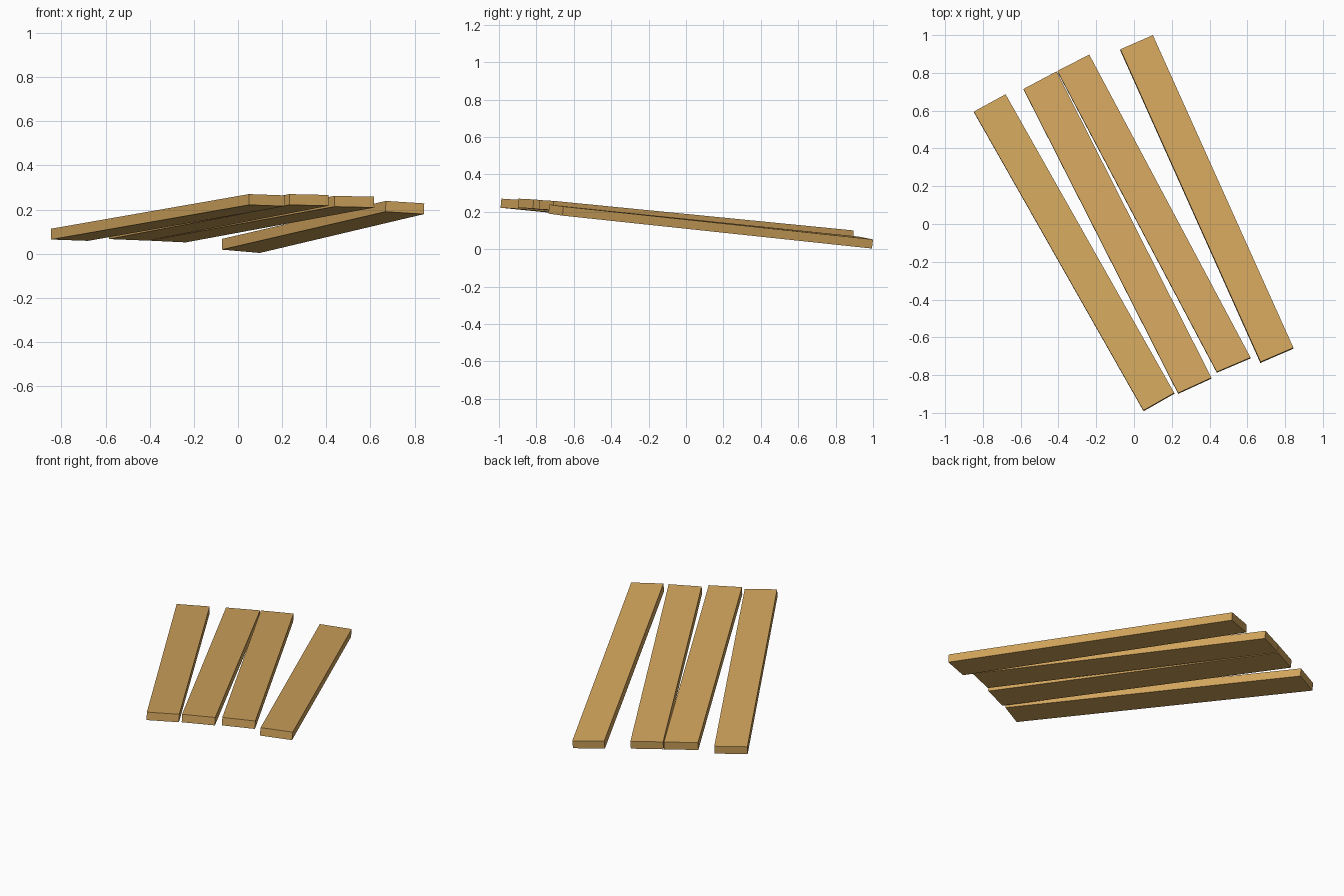
import bpy, bmesh
from mathutils import Vector

if "Cube" in bpy.data.objects:
    bpy.data.objects.remove(bpy.data.objects["Cube"])

THICK = 0.049

wood = bpy.data.materials.new("wood")
wood.diffuse_color = (0.65, 0.38, 0.11, 1)
wood.use_nodes = True
wood.node_tree.nodes["Principled BSDF"].inputs["Base Color"].default_value = wood.diffuse_color


def plank(name, corners):
    """Board from its four top corners, thickened straight down its own normal."""
    top = [Vector(c) for c in corners]
    normal = (top[2] - top[0]).cross(top[3] - top[1]).normalized()
    if normal.z < 0:
        normal.negate()
    bm = bmesh.new()
    face = bm.faces.new([bm.verts.new(c) for c in top])
    ext = bmesh.ops.extrude_face_region(bm, geom=[face], use_keep_orig=True)
    for v in ext["geom"]:
        if isinstance(v, bmesh.types.BMVert):
            v.co -= normal * THICK
    bmesh.ops.recalc_face_normals(bm, faces=bm.faces)
    mesh = bpy.data.meshes.new(name)
    bm.to_mesh(mesh)
    bm.free()
    mesh.materials.append(wood)
    obj = bpy.data.objects.new(name, mesh)
    bpy.context.collection.objects.link(obj)


# Four loose boards: far left, far right, near right, near left
plank("plank_left", [(-0.848, 0.595, 0.113), (-0.68, 0.687, 0.107),
                     (0.213, -0.894, 0.264), (0.05, -0.987, 0.270)])
plank("plank_mid_left", [(-0.585, 0.715, 0.115), (-0.41, 0.808, 0.108),
                         (0.41, -0.814, 0.266), (0.233, -0.895, 0.270)])
plank("plank_mid_right", [(-0.406, 0.81, 0.108), (-0.237, 0.897, 0.100),
                          (0.617, -0.707, 0.258), (0.438, -0.783, 0.262)])
plank("plank_right", [(-0.072, 0.925, 0.067), (0.10, 1.0, 0.052),
                      (0.844, -0.655, 0.228), (0.67, -0.73, 0.239)])
